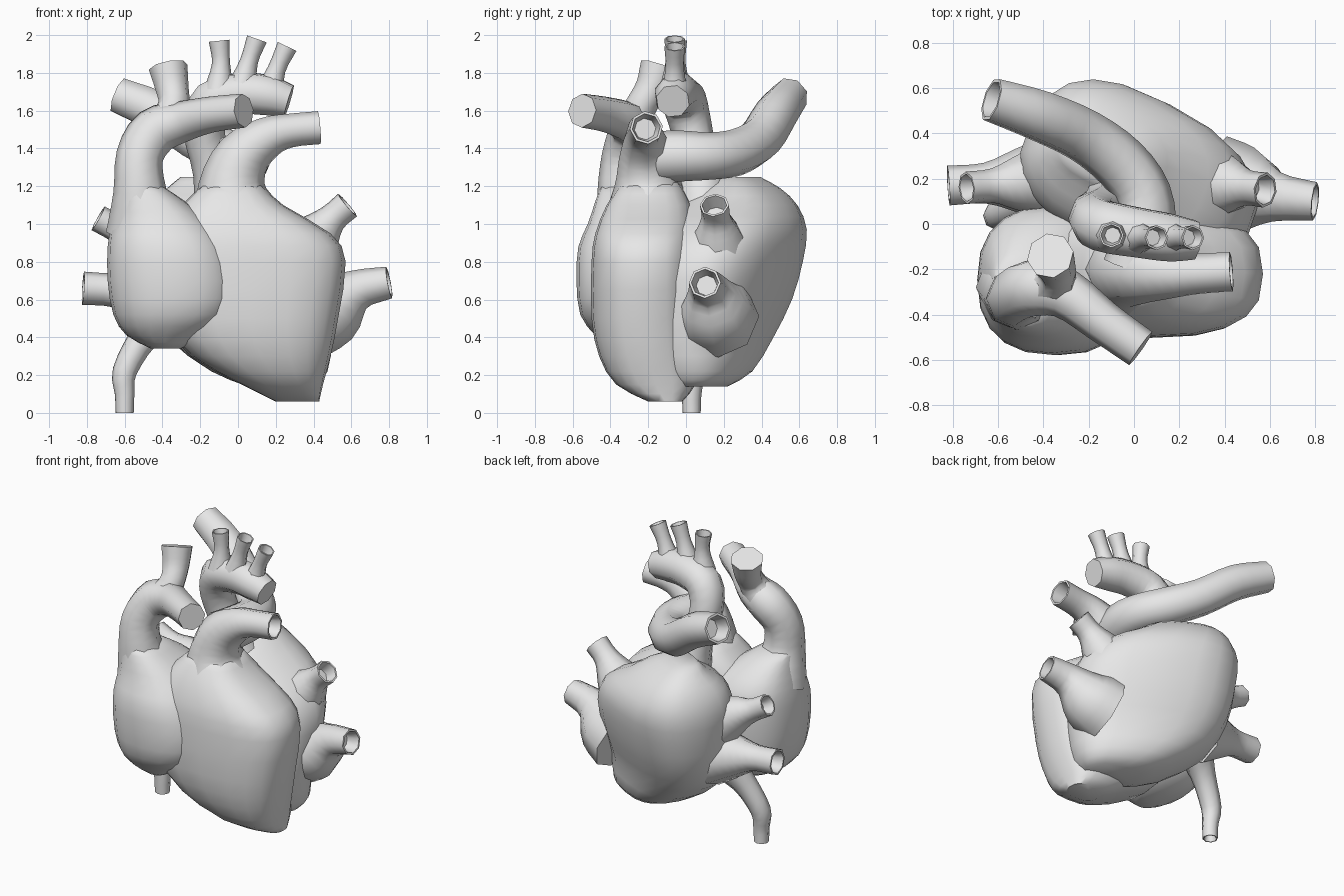
import bpy
import bmesh
from math import cos, sin, tau, radians
from mathutils import Matrix, Vector

if "Cube" in bpy.data.objects:
    bpy.data.objects.remove(bpy.data.objects["Cube"])

# Single tissue colour
tissue = bpy.data.materials.new("light_grey_tissue")
tissue.use_nodes = True
GREY = (.8, .8, .8, 1)
tissue.diffuse_color = GREY
shader = next(n for n in tissue.node_tree.nodes if n.type == "BSDF_PRINCIPLED")
shader.inputs["Base Color"].default_value = GREY


def spline(rows, steps):
    """Smoothly interpolate rows of numbers (Catmull-Rom)."""
    pts = [Vector(r) for r in rows]
    pts = [2 * pts[0] - pts[1]] + pts + [2 * pts[-1] - pts[-2]]
    out = []
    for a, b, c, d in zip(pts, pts[1:], pts[2:], pts[3:]):
        for i in range(steps):
            t = i / steps
            out.append(.5 * (2 * b + (c - a) * t + (2 * a - 5 * b + 4 * c - d) * t ** 2
                             + (3 * b - a - 3 * c + d) * t ** 3))
    return out + [pts[-2]]


def skin(name, rings, sharp_angle):
    """Bridge a stack of equal rings, cap both ends and shade smooth."""
    bm = bmesh.new()
    loops = [[bm.verts.new(p) for p in ring] for ring in rings]
    n = len(loops[0])
    for low, high in zip(loops, loops[1:]):
        for i in range(n):
            j = (i + 1) % n
            bm.faces.new((low[i], low[j], high[j], high[i]))
    bm.faces.new(loops[0][::-1])
    bm.faces.new(loops[-1])
    bmesh.ops.recalc_face_normals(bm, faces=bm.faces)
    mesh = bpy.data.meshes.new(name)
    bm.to_mesh(mesh)
    bm.free()
    mesh.materials.append(tissue)
    obj = bpy.data.objects.new(name, mesh)
    bpy.context.collection.objects.link(obj)
    bpy.ops.object.select_all(action="DESELECT")
    obj.select_set(True)
    bpy.context.view_layer.objects.active = obj
    bpy.ops.object.shade_smooth_by_angle(angle=radians(sharp_angle))


def chamber(name, rows, power, turn=0, sides=20):
    """Rounded body from levels of (z, x min, x max, y min, y max), turned about z."""
    def bend(v):
        return abs(v) ** (2 / power) * (1 if v > 0 else -1)

    spin = Matrix.Rotation(radians(turn), 3, "Z")
    angles = [tau * i / sides for i in range(sides)]
    rings = []
    for z, xa, xb, ya, yb in spline(rows, 2):
        rings.append([spin @ Vector(((xa + xb + (xb - xa) * bend(cos(a))) / 2,
                                     (ya + yb + (yb - ya) * bend(sin(a))) / 2, z))
                      for a in angles])
    skin(name, rings, 60)


def vessel(name, path, hollow=True, sides=8):
    """Tube along (x, y, z, radius); the last point is the open mouth."""
    pts = spline(path, 3)
    centres = [Vector(p[:3]) for p in pts]
    radii = [p[3] for p in pts]
    last = len(pts) - 1
    tangents = [(centres[min(i + 1, last)] - centres[max(i - 1, 0)]).normalized()
                for i in range(last + 1)]
    side = tangents[0].orthogonal().normalized()
    rings = []

    def ring(c, t, r):
        other = t.cross(side)
        return [c + r * (side * cos(tau * i / sides) + other * sin(tau * i / sides))
                for i in range(sides)]

    for c, t, r in zip(centres, tangents, radii):
        side = (side - t * side.dot(t)).normalized()
        rings.append(ring(c, t, r))
    if hollow:
        end, t, r = centres[-1], tangents[-1], radii[-1]
        rings.append(ring(end, t, r * .85))
        rings.append(ring(end - t * r, t, r * .65))
    skin(name, rings, 50)


# Heart chambers
chamber("front_ventricle", [
    (.06, .2, .43, -.2, -.02), (.15, .02, .45, -.37, .05), (.3, -.25, .49, -.46, .06),
    (.5, -.4, .53, -.5, .06), (.8, -.45, .57, -.5, .06), (.95, -.42, .49, -.48, .05),
    (1.1, -.3, .24, -.42, .03), (1.22, -.17, .11, -.34, -.04)], 2.7)
chamber("right_atrium", [
    (.34, -.46, -.3, -.4, -.15), (.41, -.59, -.18, -.48, 0), (.52, -.66, -.02, -.56, .06),
    (.7, -.69, .01, -.58, .08), (.88, -.69, -.04, -.57, .08), (1, -.67, -.13, -.52, .05),
    (1.12, -.64, -.28, -.48, -.06), (1.2, -.63, -.4, -.45, -.18)], 2.4)
chamber("back_chamber", [
    (.14, 0, .36, .02, .3), (.22, -.2, .42, -.08, .38), (.4, -.45, .46, -.15, .41),
    (.6, -.56, .47, -.15, .48), (.8, -.6, .46, -.15, .53), (.97, -.61, .34, -.15, .54),
    (1.1, -.57, .1, -.08, .47), (1.19, -.5, -.03, .04, .37), (1.25, -.42, -.15, .1, .26)],
    2.6, turn=-27)

# Great vessels
vessel("upper_vena_cava", [
    (-.5, -.28, .98, .2), (-.52, -.33, 1.18, .14), (-.52, -.32, 1.36, .125),
    (-.44, -.28, 1.49, .13), (-.3, -.31, 1.54, .11), (-.14, -.43, 1.58, .095),
    (.03, -.55, 1.6, .09)], hollow=False)
vessel("upper_vena_cava_branch", [
    (-.4, -.28, 1.5, .12), (-.34, -.24, 1.62, .085), (-.35, -.18, 1.72, .09),
    (-.37, -.14, 1.83, .105)], hollow=False)
vessel("lower_vena_cava", [
    (-.36, .14, .56, .13), (-.5, .08, .4, .08), (-.6, .04, .22, .065),
    (-.6, .03, .1, .052), (-.6, .03, 0, .048)])
vessel("lung_artery_trunk", [
    (0, -.2, 1, .25), (-.03, -.2, 1.2, .18), (.03, -.21, 1.36, .145),
    (.16, -.22, 1.46, .11), (.28, -.22, 1.495, .09), (.43, -.21, 1.51, .088)])
vessel("lung_artery_back_branch", [
    (0, -.2, 1.35, .14), (.05, -.03, 1.36, .135), (.04, .13, 1.36, .125),
    (-.06, .27, 1.38, .125), (-.22, .39, 1.45, .12), (-.42, .48, 1.59, .115),
    (-.63, .55, 1.68, .1)])
vessel("aorta", [
    (-.07, .1, 1.05, .17), (-.13, .07, 1.28, .11), (-.18, .03, 1.5, .11),
    (-.13, -.01, 1.65, .12), (.03, -.04, 1.69, .115), (.16, -.06, 1.68, .11),
    (.27, -.07, 1.65, .09)], hollow=False)

# Three small arteries on top of the arch
for label, base, tip, height, y in (("first", -.1, -.1, 1.97, -.05),
                                    ("second", .02, .1, 1.98, -.06),
                                    ("third", .16, .26, 1.94, -.06)):
    middle = base + (tip - base) * .35 + .01
    vessel(label + "_arch_artery", [
        (base, y, height - .26, .08), (middle, y, height - .12, .048), (tip, y, height, .055)])

# Lung veins, two on each side
vessel("left_upper_lung_vein", [
    (.3, .18, .8, .2), (.42, .17, .94, .13), (.5, .16, 1.03, .08), (.58, .15, 1.1, .078)])
vessel("left_lower_lung_vein", [
    (.38, .17, .5, .22), (.5, .15, .55, .19), (.63, .12, .65, .11), (.8, .1, .69, .085)])
vessel("right_upper_lung_vein", [
    (-.36, .2, .82, .18), (-.52, .18, .92, .12), (-.63, .17, .97, .075),
    (-.74, .16, 1.03, .072)])
vessel("right_lower_lung_vein", [
    (-.36, .2, .6, .2), (-.52, .19, .63, .14), (-.66, .18, .65, .09), (-.82, .17, .66, .088)])
